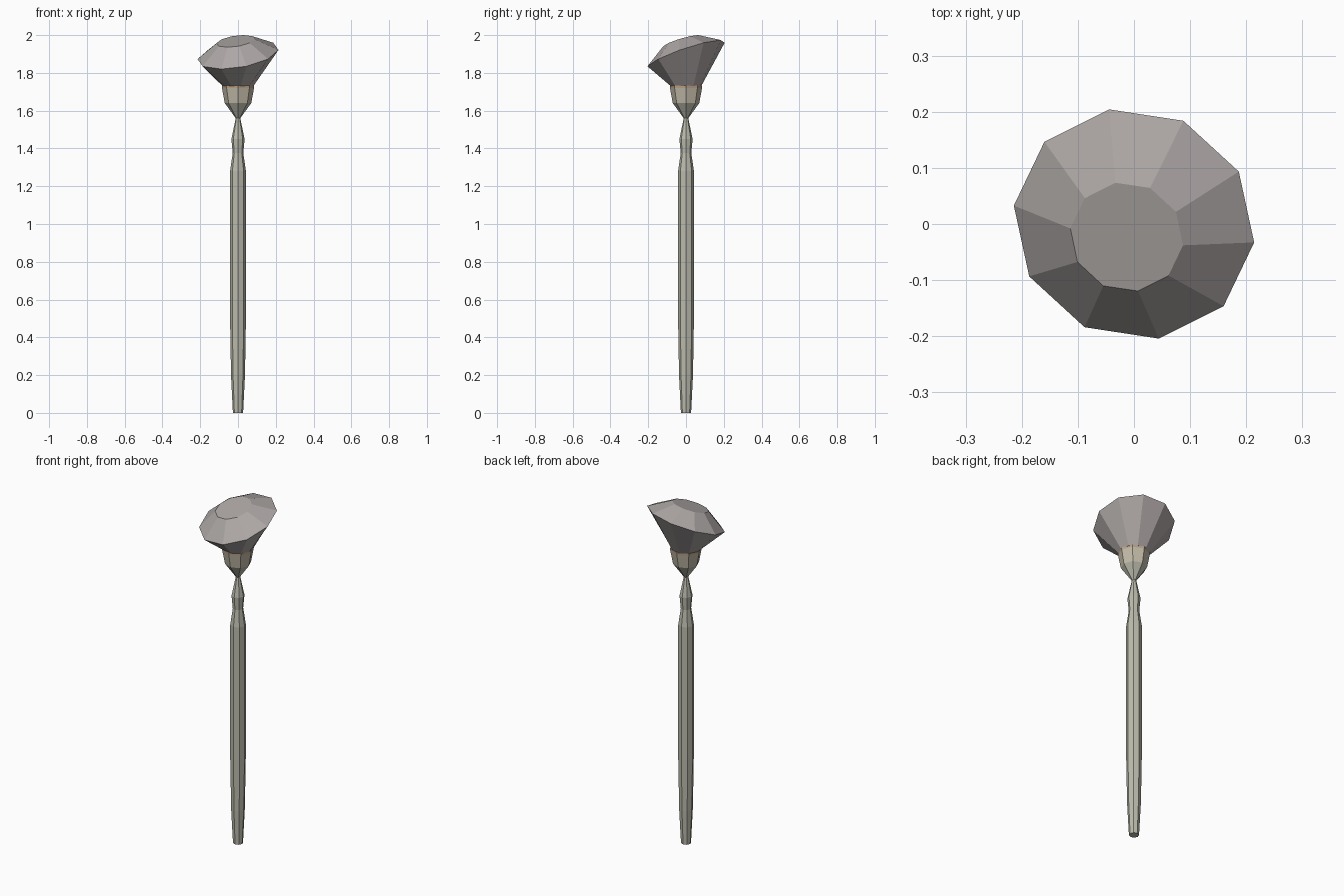
import bpy, bmesh, math
from mathutils import Vector

if "Cube" in bpy.data.objects:
    bpy.data.objects.remove(bpy.data.objects["Cube"])


def material(name, rgb):
    m = bpy.data.materials.new(name)
    m.diffuse_color = (*rgb, 1)
    m.use_nodes = True
    m.node_tree.nodes["Principled BSDF"].inputs["Base Color"].default_value = m.diffuse_color
    return m


def ring(n, r, centre, normal=(0, 0, 1), offset=0.0):
    """Regular polygon around centre, facing along normal."""
    q = Vector((0, 0, 1)).rotation_difference(Vector(normal).normalized())
    pts = []
    for i in range(n):
        a = math.radians(offset) + 2 * math.pi * i / n
        pts.append(Vector(centre) + q @ Vector((r * math.cos(a), r * math.sin(a), 0)))
    return pts


def loft(name, rings, mat):
    """Capped flat-faced skin through a stack of rings."""
    bm = bmesh.new()
    loops = [[bm.verts.new(p) for p in pts] for pts in rings]
    n = len(loops[0])
    for lo, hi in zip(loops, loops[1:]):
        for i in range(n):
            j = (i + 1) % n
            bm.faces.new((lo[i], lo[j], hi[j], hi[i]))
    bm.faces.new(loops[0][::-1])
    bm.faces.new(loops[-1])
    bmesh.ops.recalc_face_normals(bm, faces=bm.faces)
    mesh = bpy.data.meshes.new(name)
    bm.to_mesh(mesh)
    bm.free()
    mesh.materials.append(mat)
    obj = bpy.data.objects.new(name, mesh)
    bpy.context.collection.objects.link(obj)
    return obj


def turned(name, profile, mat, n=8):
    return loft(name, [ring(n, r, (0, 0, z)) for r, z in profile], mat)


wood = material("pale_wood", (0.50, 0.50, 0.42))
tan = material("tan", (0.55, 0.50, 0.40))
brown = material("brown", (0.50, 0.36, 0.24))
bristle = material("bristle", (0.42, 0.39, 0.38))

# Handle: long tapered shaft with a pinched tip
turned("handle", [(0.027, 0), (0.037, 0.2), (0.042, 0.5), (0.042, 1.28),
                  (0.028, 1.375), (0.035, 1.45), (0.012, 1.56)], wood)

# Ferrule: flared cup, tan collar and thin brown band
turned("ferrule_cup", [(0.012, 1.56), (0.07, 1.64)], wood)
turned("ferrule_collar", [(0.07, 1.64), (0.085, 1.72)], tan)
turned("ferrule_band", [(0.085, 1.72), (0.086, 1.732)], brown)

# Bristle head: ten-sided, flaring to a tilted rim with a bevelled flat top
loft("bristle_head", [
    ring(10, 0.082, (0, 0, 1.73), offset=-7.6),
    ring(10, 0.218, (0, 0, 1.897), (-0.165, -0.34, 1), -7.6),
    ring(10, 0.102, (-0.013, -0.023, 1.968), (-0.15, -0.30, 1), -7.6),
], bristle)
